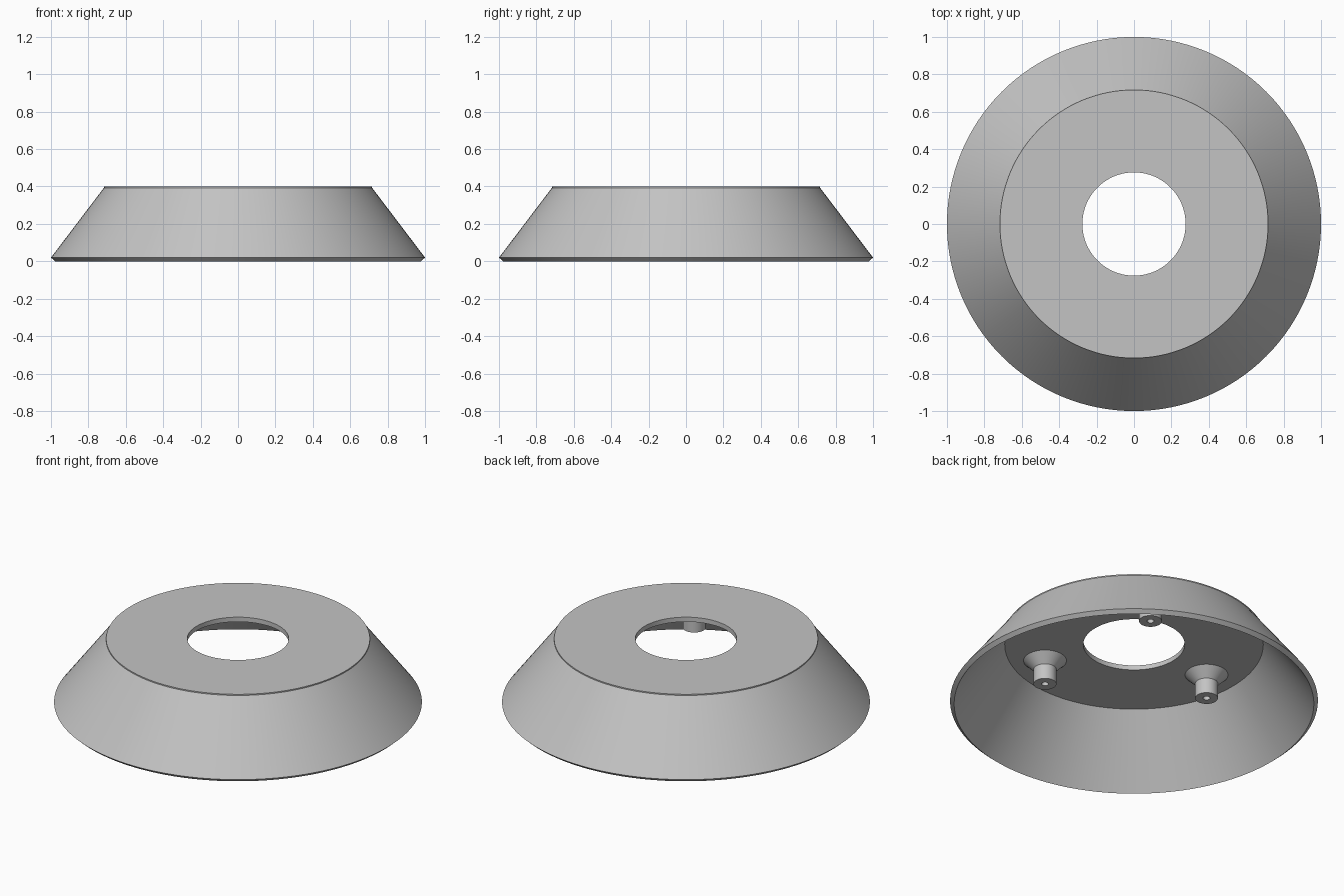
import bpy
import bmesh
import math

cube = bpy.data.objects.get("Cube")
if cube:
    bpy.data.objects.remove(cube, do_unlink=True)

# Single plain grey
grey = bpy.data.materials.new("plain_grey")
grey.use_nodes = True
colour = (0.55, 0.55, 0.55, 1.0)
grey.diffuse_color = colour
grey.node_tree.nodes["Principled BSDF"].inputs["Base Color"].default_value = colour


def lathe(name, profile, segments, closed):
    """Spin a (radius, height) profile around the z axis."""
    bm = bmesh.new()
    verts = [bm.verts.new((r, 0, z)) for r, z in profile]
    pairs = list(zip(verts, verts[1:]))
    if closed:
        pairs.append((verts[-1], verts[0]))
    edges = [bm.edges.new(pair) for pair in pairs]
    bmesh.ops.spin(bm, geom=verts + edges, cent=(0, 0, 0), axis=(0, 0, 1),
                   angle=math.tau, steps=segments, use_merge=True)
    bmesh.ops.remove_doubles(bm, verts=bm.verts, dist=0.0001)
    bmesh.ops.recalc_face_normals(bm, faces=bm.faces)
    mesh = bpy.data.meshes.new(name)
    bm.to_mesh(mesh)
    bm.free()
    mesh.materials.append(grey)
    obj = bpy.data.objects.new(name, mesh)
    bpy.context.collection.objects.link(obj)
    bpy.ops.object.select_all(action="DESELECT")
    obj.select_set(True)
    bpy.context.view_layer.objects.active = obj
    bpy.ops.object.shade_smooth_by_angle(angle=math.radians(25))
    return obj


# Hollow conical shell with a flat holed top and a chamfered foot
lathe("flared_shell", [
    (0.276, 0.40), (0.717, 0.40), (0.717, 0.393), (1.0, 0.02),
    (0.978, 0.0), (0.703, 0.372), (0.276, 0.372),
], 128, True)

# Three screw posts under the top, each with a flared root and a blind hole
POST_RADIUS = 0.515
post_profile = [
    (0, 0.38), (0.117, 0.38), (0.117, 0.372), (0.062, 0.317),
    (0.062, 0.226), (0.019, 0.226), (0.019, 0.34), (0, 0.34),
]
for i in range(3):
    angle = math.radians(60 + 120 * i)
    post = lathe(f"screw_post_{i + 1}", post_profile, 40, False)
    post.location = (POST_RADIUS * math.cos(angle), POST_RADIUS * math.sin(angle), 0)
